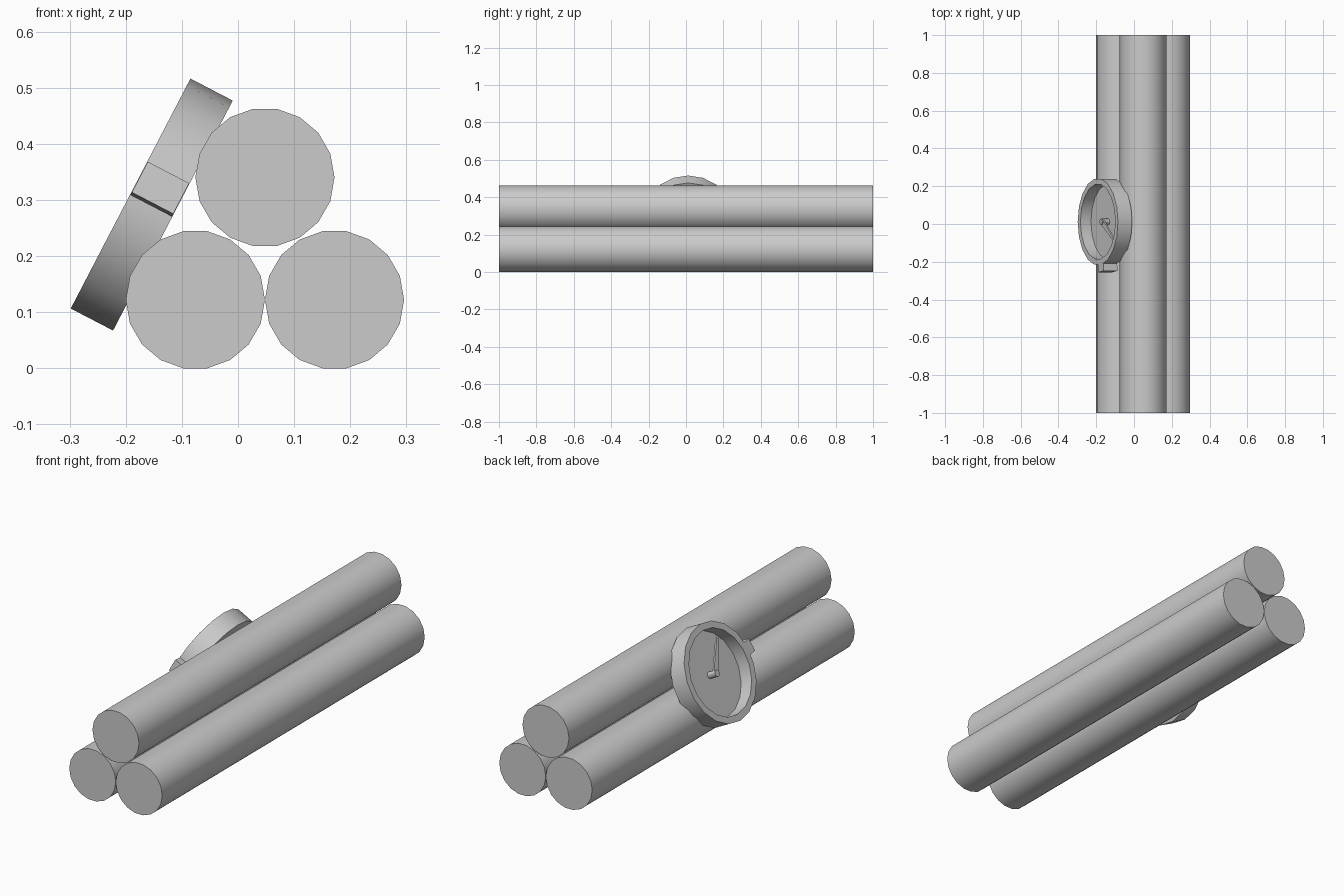
import bpy, bmesh
from math import radians, pi
from mathutils import Matrix, Vector

cube = bpy.data.objects.get("Cube")
if cube:
    bpy.data.objects.remove(cube, do_unlink=True)

grey = bpy.data.materials.new("plain_grey")
grey.use_nodes = True
grey.diffuse_color = (0.6, 0.6, 0.6, 1)
grey.node_tree.nodes["Principled BSDF"].inputs["Base Color"].default_value = (0.6, 0.6, 0.6, 1)


def finish(name, bm, matrix):
    """Turn a bmesh into a placed object, smooth with sharp edges."""
    bmesh.ops.recalc_face_normals(bm, faces=bm.faces)
    mesh = bpy.data.meshes.new(name)
    bm.to_mesh(mesh)
    bm.free()
    mesh.materials.append(grey)
    obj = bpy.data.objects.new(name, mesh)
    bpy.context.collection.objects.link(obj)
    obj.matrix_world = matrix
    bpy.ops.object.select_all(action="DESELECT")
    obj.select_set(True)
    bpy.context.view_layer.objects.active = obj
    bpy.ops.object.shade_smooth_by_angle(angle=radians(30))
    return obj


def lathe(name, profile, matrix, sides=18):
    """Spin a (radius, height) profile around local z."""
    bm = bmesh.new()
    verts = [bm.verts.new((r, 0, z)) for r, z in profile]
    edges = [bm.edges.new(pair) for pair in zip(verts, verts[1:])]
    bmesh.ops.spin(bm, geom=verts + edges, cent=(0, 0, 0), axis=(0, 0, 1),
                   angle=2 * pi, steps=sides)
    bmesh.ops.remove_doubles(bm, verts=bm.verts, dist=0.0005)
    return finish(name, bm, matrix)


# Three stacked sticks lying along y
R = 0.124
along_y = Matrix.Rotation(radians(90), 4, "X")
for name, x, z in (("stick_lower_right", -0.076, 0.122),
                   ("stick_lower_left", 0.172, 0.122),
                   ("stick_top", 0.048, 0.34)):
    lathe(name, [(0, -1), (R, -1), (R, 1), (0, 1)],
          Matrix.Translation((x, 0, z)) @ along_y)

# Tilted clock frame: local x runs up the dial, local z points out of it
DEPTH, DIAL = 0.085, 0.022
clock = Matrix.Translation((-0.116, 0.012, 0.272)) @ Matrix.Rotation(radians(-62.5), 4, "Y")

# Case with a rim and a recessed dial
lathe("clock_case", [(0, 0), (0.231, 0), (0.231, DEPTH), (0.2, DEPTH), (0.2, DIAL), (0, DIAL)], clock)

# Hub in the middle of the dial
HUB_TOP = DIAL + 0.045
lathe("clock_hub", [(0, DIAL), (0.016, DIAL), (0.016, HUB_TOP), (0, HUB_TOP)], clock, 12)

# Tapered hand
bm = bmesh.new()
outline = [(0, -0.016), (0.165, -0.006), (0.165, 0.006), (0, 0.016)]
face = bm.faces.new([bm.verts.new((x, y, HUB_TOP - 0.014)) for x, y in outline])
top = bmesh.ops.extrude_face_region(bm, geom=[face])["geom"]
bmesh.ops.translate(bm, vec=Vector((0, 0, 0.009)),
                    verts=[v for v in top if isinstance(v, bmesh.types.BMVert)])
finish("clock_hand", bm, clock @ Matrix.Rotation(radians(-36), 4, "Z"))

# Push button on the side of the case
bm = bmesh.new()
bmesh.ops.create_cube(bm, size=1, matrix=Matrix.Translation((0.24, 0, DEPTH / 2))
                      @ Matrix.Diagonal((0.052, 0.062, DEPTH - 0.002, 1)))
finish("clock_button", bm, clock @ Matrix.Rotation(radians(-82.7), 4, "Z"))
